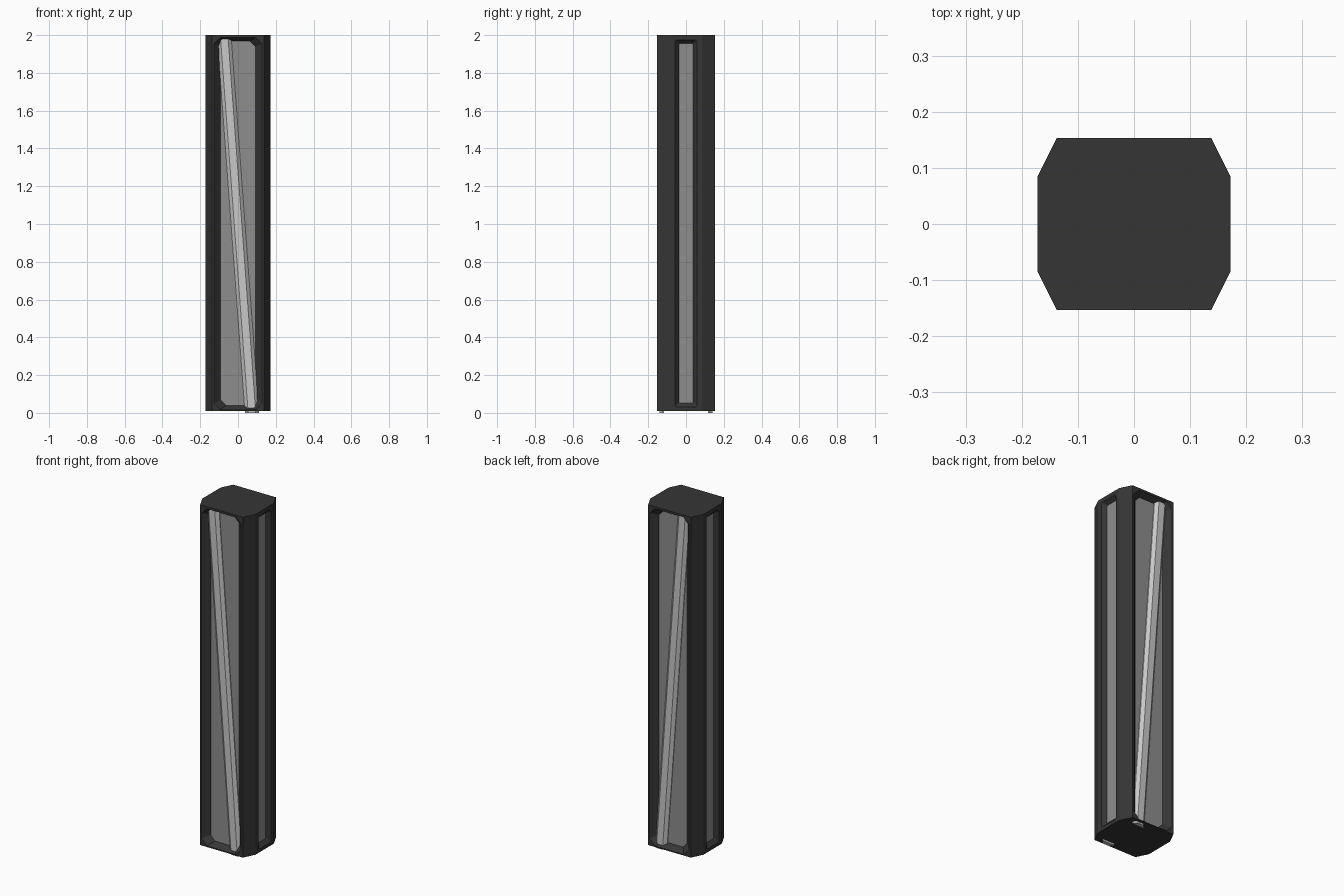
import bpy, bmesh

cube = bpy.data.objects.get("Cube")
if cube:
    bpy.data.objects.remove(cube, do_unlink=True)


def material(name, value):
    m = bpy.data.materials.new(name)
    m.use_nodes = True
    colour = (value, value, value, 1)
    m.diffuse_color = colour
    m.node_tree.nodes["Principled BSDF"].inputs["Base Color"].default_value = colour
    return m


CASING = material("dark casing", 0.036)
PANE = material("grey pane", 0.27)
BAR = material("light bar", 0.58)


def loft(name, rings, mat):
    """Skin a stack of equal point rings and cap both ends."""
    bm = bmesh.new()
    loops = [[bm.verts.new(p) for p in ring] for ring in rings]
    n = len(loops[0])
    for a, b in zip(loops, loops[1:]):
        for i in range(n):
            j = (i + 1) % n
            bm.faces.new((a[i], a[j], b[j], b[i]))
    bm.faces.new(loops[0])
    bm.faces.new(loops[-1])
    bmesh.ops.recalc_face_normals(bm, faces=bm.faces)
    mesh = bpy.data.meshes.new(name)
    bm.to_mesh(mesh)
    bm.free()
    mesh.materials.append(mat)
    obj = bpy.data.objects.new(name, mesh)
    bpy.context.collection.objects.link(obj)
    return obj


def chamfered(half_u, z0, z1, c):
    """Upright rectangle with clipped corners, as (u, z) pairs."""
    h = half_u
    return [(h - c, z0), (h, z0 + c), (h, z1 - c), (h - c, z1),
            (c - h, z1), (-h, z1 - c), (-h, z0 + c), (c - h, z0)]


def place(outline, depth, axis, side):
    """Stand an outline on the front/back (y) or the left/right (x)."""
    d = depth * side
    return [(u, d, z) if axis == "y" else (d, u, z) for u, z in outline]


# Casing: chamfered column
HX, HY = 0.172, 0.153
corner = [(HX, -0.085), (HX, 0.085), (0.138, HY), (-0.138, HY)]
section = corner + [(-x, -y) for x, y in corner]
casing = loft("casing", [[(x, y, z) for x, y in section] for z in (0.01, 2)], CASING)

# Recessed windows: axis, surface, floor, opening outline, pane outline
windows = [
    ("y", HY, 0.118, chamfered(0.128, 0.016, 1.988, 0.035), chamfered(0.092, 0.04, 1.968, 0.028)),
    ("x", HX, 0.15, chamfered(0.058, 0.03, 1.975, 0.008), chamfered(0.038, 0.053, 1.955, 0.004)),
]
names = {("y", -1): "front", ("y", 1): "back", ("x", -1): "right", ("x", 1): "left"}

for axis, surface, floor, opening, pane in windows:
    for side in (-1, 1):
        name = names[axis, side]
        cutter = loft("cutter", [place(pane, floor, axis, side),
                                 place(opening, surface, axis, side),
                                 place(opening, surface + 0.02, axis, side)], CASING)
        cutter.hide_render = True
        mod = casing.modifiers.new("window", "BOOLEAN")
        mod.operation = "DIFFERENCE"
        mod.solver = "EXACT"
        mod.object = cutter
        bpy.context.view_layer.objects.active = casing
        bpy.ops.object.modifier_apply(modifier=mod.name)
        bpy.data.objects.remove(cutter, do_unlink=True)
        loft(name + "_pane", [place(pane, floor - 0.004, axis, side),
                              place(pane, floor + 0.002, axis, side)], PANE)

# Slanted bars across the front and back windows, bevelled along both edges
profile = [(-0.037, 0.116), (-0.037, 0.124), (-0.02, 0.14),
           (0.02, 0.14), (0.037, 0.124), (0.037, 0.116)]
for side, name in ((-1, "front"), (1, "back")):
    ends = [(0.074, 0), (-0.073, 1.99)]
    loft(name + "_slanted_bar",
         [[(x + u, side * d, z) for u, d in profile] for x, z in ends], BAR)
